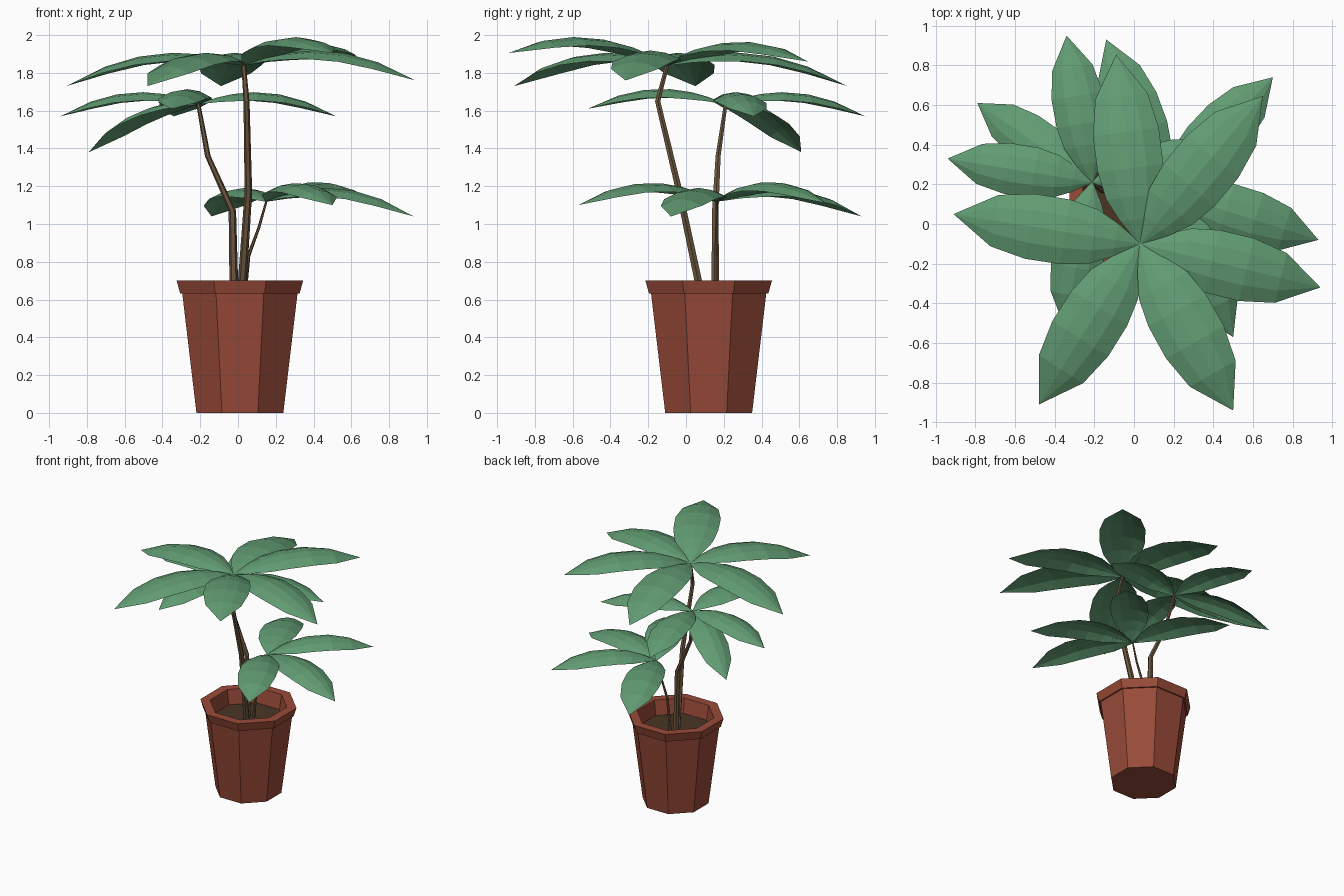
import bpy, math
from mathutils import Vector

if "Cube" in bpy.data.objects:
    bpy.data.objects.remove(bpy.data.objects["Cube"])


def material(name, rgb):
    m = bpy.data.materials.new(name)
    m.diffuse_color = (*rgb, 1)
    m.use_nodes = True
    m.node_tree.nodes["Principled BSDF"].inputs["Base Color"].default_value = m.diffuse_color
    return m


GREEN = material("leaf green", (0.12, 0.33, 0.17))
CLAY = material("terracotta", (0.32, 0.07, 0.04))
EARTH = material("soil brown", (0.07, 0.035, 0.018))
BARK = material("bark brown", (0.15, 0.095, 0.05))


def add_mesh(name, verts, faces, mat):
    me = bpy.data.meshes.new(name)
    me.from_pydata(verts, [], faces)
    me.materials.append(mat)
    ob = bpy.data.objects.new(name, me)
    bpy.context.collection.objects.link(ob)
    return ob


def skin(name, rings, mat, caps=True):
    """Bridge equal closed rings of points, capping both ends."""
    n = len(rings[0])
    verts = [p for r in rings for p in r]
    faces = [(i * n + j, i * n + (j + 1) % n, (i + 1) * n + (j + 1) % n, (i + 1) * n + j)
             for i in range(len(rings) - 1) for j in range(n)]
    if caps:
        faces += [tuple(range(n))[::-1], tuple(range(len(verts) - n, len(verts)))]
    return add_mesh(name, verts, faces, mat)


def ring(x, y, z, r, n, phase=0.0):
    return [(x + r * math.cos(phase + math.tau * k / n),
             y + r * math.sin(phase + math.tau * k / n), z) for k in range(n)]


# Octagonal pot with flared rim; profile is half width across flats and height
PX, PY = 0.01, 0.12
K = 1 / math.cos(math.pi / 8)
profile = [(0.23, 0), (0.305, 0.632), (0.316, 0.632), (0.335, 0.70), (0.268, 0.70), (0.25, 0.58)]
skin("pot", [ring(PX, PY, z, r * K, 8, math.pi / 8) for r, z in profile], CLAY)
add_mesh("soil", ring(PX, PY, 0.583, 0.252 * K, 8, math.pi / 8), [tuple(range(8))], EARTH)


# Stems: tapered six-sided tubes
def stem(name, path, r0, r1):
    n = len(path) - 1
    skin(name, [ring(*p, r0 + (r1 - r0) * i / n, 6) for i, p in enumerate(path)], BARK)


TOP = (0.03, -0.10, 1.84)
MID = (-0.21, 0.21, 1.635)
LOW = (0.15, 0.165, 1.12)
stem("tall_stem", [(0.015, 0.09, 0.58), (0.055, -0.035, 1.17), (0.045, -0.15, 1.65), TOP], 0.024, 0.012)
stem("bent_stem", [(-0.02, 0.155, 0.58), (-0.03, 0.155, 1.07), (-0.16, 0.17, 1.36), MID], 0.024, 0.011)
stem("short_stem", [(0.03, 0.16, 0.58), (0.055, 0.16, 0.83), (0.11, 0.16, 0.98), LOW], 0.012, 0.006)

# Leaf outline: fraction along the leaf, half width relative to length
OUTLINE = [(0, 0.006), (0.13, 0.088), (0.25, 0.146), (0.40, 0.173), (0.59, 0.174), (0.78, 0.138)]


def leaf(name, base, tip, bend, drop=0.045):
    """Arched sheet from base to tip, lower along its edges."""
    base, tip = Vector(base), Vector(tip)
    flat = Vector((tip.x - base.x, tip.y - base.y, 0))
    length = flat.length
    side = Vector((-flat.y, flat.x, 0)) / length
    rise = tip.z - base.z + bend
    verts, faces = [], []
    for t, w in OUTLINE:
        centre = base + flat * t + Vector((0, 0, rise * t - bend * t * t))
        for s in (-1, -0.5, 0, 0.5, 1):
            verts.append(centre + side * (s * w * length)
                         - Vector((0, 0, drop * s * s * w / 0.174)))
    for i in range(len(OUTLINE) - 1):
        for j in range(4):
            a = i * 5 + j
            faces.append((a, a + 5, a + 6, a + 1))
    last = len(verts) - 5
    verts.append(tip)
    faces += [(last + j, len(verts) - 1, last + j + 1) for j in range(4)]
    add_mesh(name, verts, faces, GREEN)


# Three whorls of leaves, given by their tips
whorls = {
    "top_leaf": (TOP, 0.46, [(-0.91, 0.05, 1.73), (-0.48, -0.91, 1.73), (0.50, -0.94, 1.905),
                             (0.94, -0.32, 1.76), (0.65, 0.645, 1.86), (-0.09, 0.855, 1.73)]),
    "middle_leaf": (MID, 0.37, [(-0.94, 0.33, 1.57), (-0.79, 0.61, 1.38), (-0.34, 0.95, 1.57),
                                (0.52, 0.36, 1.57), (-0.35, -0.52, 1.61)]),
    "low_leaf": (LOW, 0.43, [(0.93, -0.08, 1.04), (0.50, -0.57, 1.10),
                             (-0.14, 0.93, 1.04), (0.70, 0.74, 1.11)]),
}
for name, (base, bend, tips) in whorls.items():
    for i, tip in enumerate(tips):
        leaf(f"{name}_{i + 1}", base, tip, bend)
